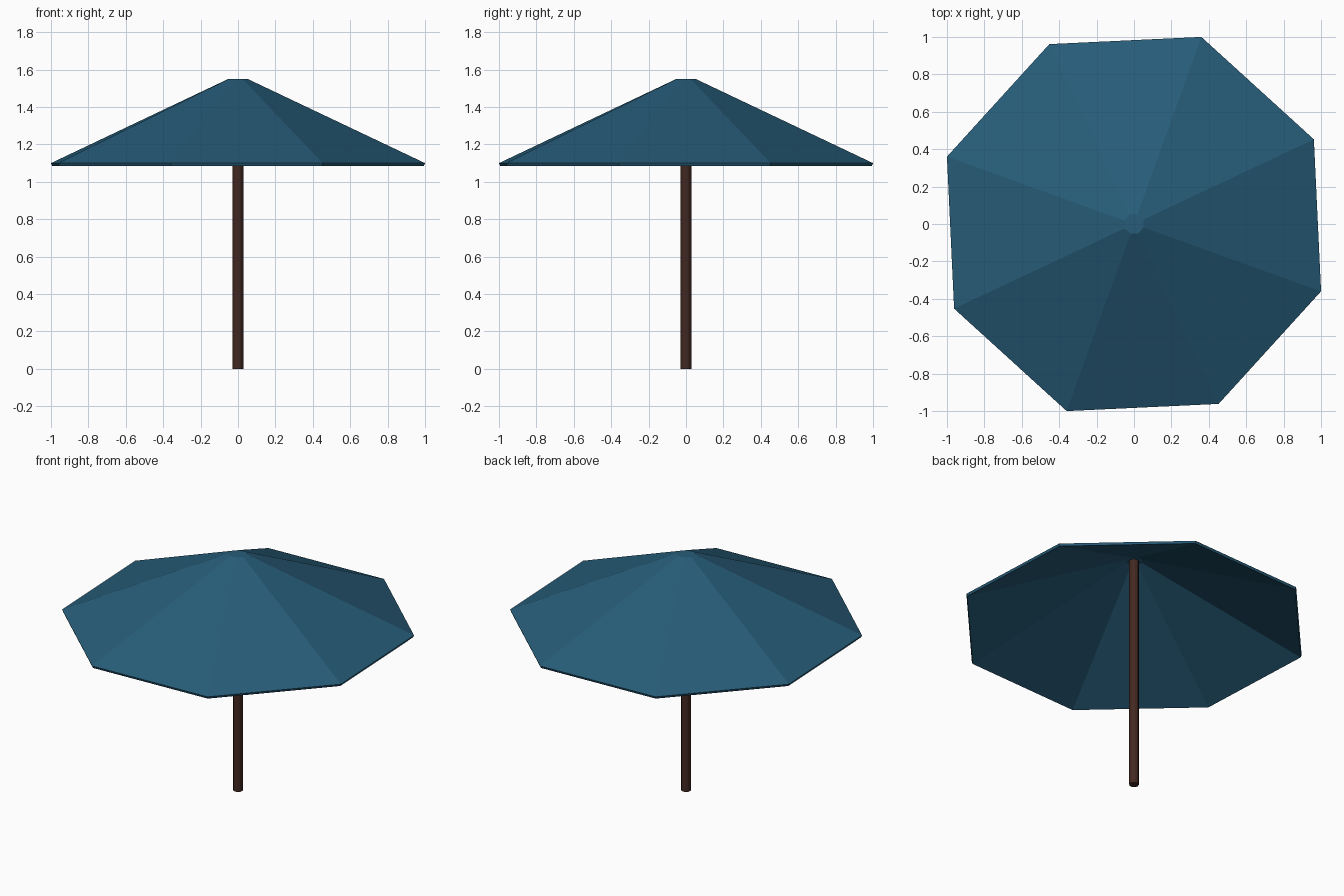
import bpy, bmesh, math

if "Cube" in bpy.data.objects:
    bpy.data.objects.remove(bpy.data.objects["Cube"])

def material(name, rgb):
    m = bpy.data.materials.new(name)
    m.diffuse_color = (*rgb, 1)
    m.use_nodes = True
    m.node_tree.nodes["Principled BSDF"].inputs["Base Color"].default_value = m.diffuse_color
    return m

blue = material("blue canvas", (0.020, 0.108, 0.190))
brown = material("dark wood", (0.056, 0.022, 0.015))

def ring(bm, radius, z, sides, turn):
    return [bm.verts.new((radius * math.cos(turn + i * math.tau / sides),
                          radius * math.sin(turn + i * math.tau / sides), z))
            for i in range(sides)]

def build(name, levels, sides, turn, mat, close_bottom):
    """Faceted solid from (radius, z) levels, listed bottom to top."""
    bm = bmesh.new()
    rings = [ring(bm, r, z, sides, turn) for r, z in levels]
    for a, b in zip(rings, rings[1:]):
        for i in range(sides):
            j = (i + 1) % sides
            bm.faces.new((a[i], a[j], b[j], b[i]))
    bm.faces.new(rings[-1])
    if close_bottom:
        bm.faces.new(rings[0][::-1])
    me = bpy.data.meshes.new(name)
    bm.to_mesh(me)
    bm.free()
    me.materials.append(mat)
    ob = bpy.data.objects.new(name, me)
    bpy.context.collection.objects.link(ob)
    return ob

# Eight-sided canopy, a thin shell open underneath
canopy = build("canopy", [(1.063, 1.10), (0.055, 1.55)], 8,
               math.radians(25.2), blue, False)
shell = canopy.modifiers.new("thickness", "SOLIDIFY")
shell.thickness = 0.016
shell.offset = -1
shell.use_even_offset = True

# Central pole reaching the underside of the canopy
build("pole", [(0.029, 0), (0.029, 1.536)], 12, 0, brown, True)
